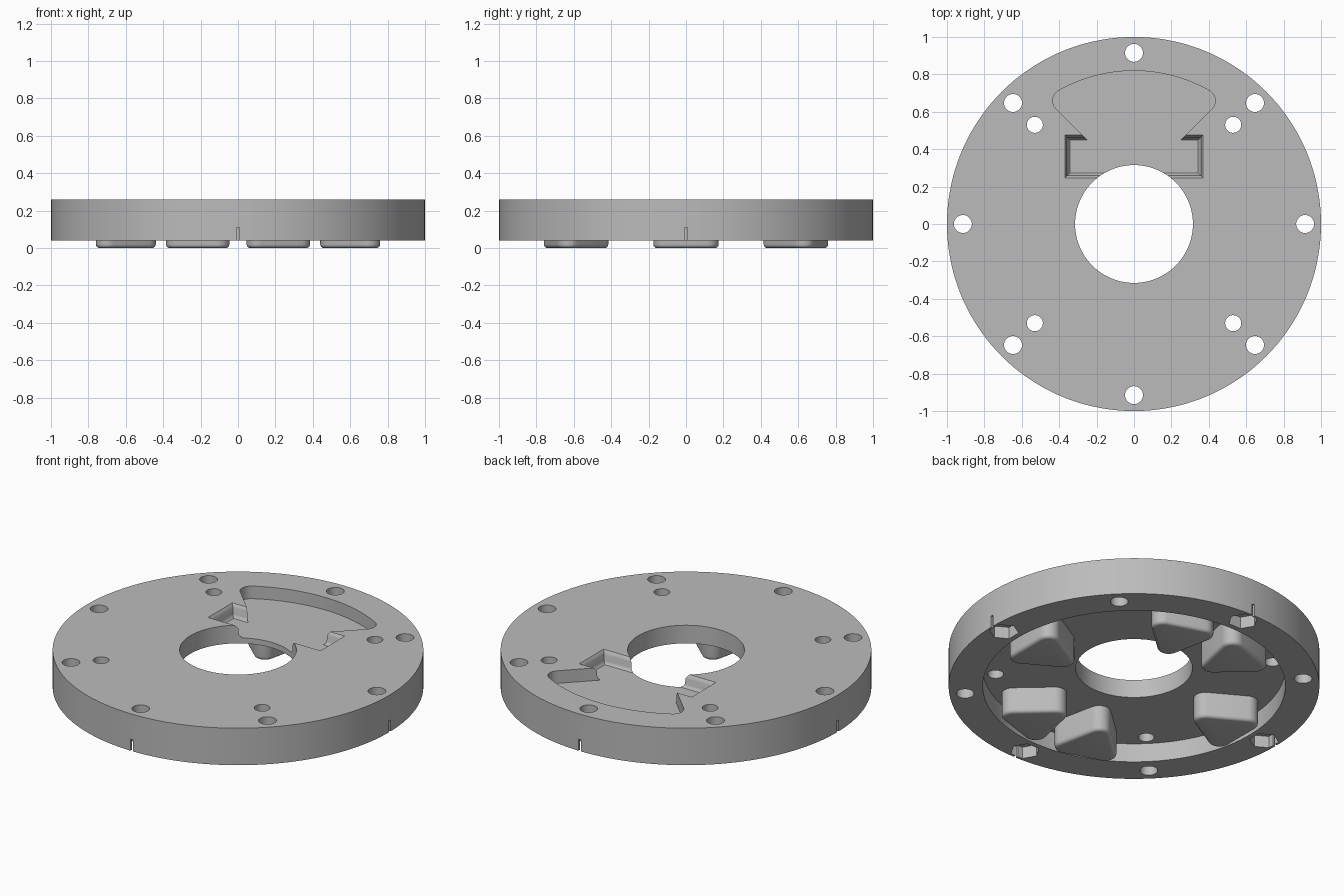
import bpy, bmesh
from math import pi, sin, cos, radians, atan2

if "Cube" in bpy.data.objects:
    bpy.data.objects.remove(bpy.data.objects["Cube"], do_unlink=True)

grey = bpy.data.materials.new("plain_grey")
grey.use_nodes = True
colour = (0.5, 0.5, 0.5, 1)
grey.diffuse_color = colour
grey.node_tree.nodes["Principled BSDF"].inputs["Base Color"].default_value = colour


def make(name, bm):
    bmesh.ops.recalc_face_normals(bm, faces=bm.faces)
    mesh = bpy.data.meshes.new(name)
    bm.to_mesh(mesh)
    bm.free()
    mesh.materials.append(grey)
    ob = bpy.data.objects.new(name, mesh)
    bpy.context.collection.objects.link(ob)
    return ob


def loft(name, rings, closed=False):
    """Skin matching rings of 3D points; closed joins last to first, else caps."""
    bm = bmesh.new()
    loops = [[bm.verts.new(p) for p in ring] for ring in rings]
    n = len(loops[0])
    pairs = list(zip(loops, loops[1:])) + ([(loops[-1], loops[0])] if closed else [])
    for a, b in pairs:
        for i in range(n):
            j = (i + 1) % n
            bm.faces.new((a[i], a[j], b[j], b[i]))
    if not closed:
        bm.faces.new(loops[0])
        bm.faces.new(loops[-1])
    return make(name, bm)


def prism(name, outline, z0, z1):
    return loft(name, [[(x, y, z) for x, y in outline] for z in (z0, z1)])


def arc(cx, cy, r, a0, a1, n):
    return [(cx + r * cos(a0 + (a1 - a0) * i / n), cy + r * sin(a0 + (a1 - a0) * i / n))
            for i in range(n + 1)]


def circle(cx, cy, r, n, turn=0):
    return arc(cx, cy, r, turn, turn + 2 * pi, n)[:-1]


TOP, RIM, CEILING, FLOOR = 0.26, 0.04, 0.152, 0.185

# Flanged ring body with a stepped underside
profile = [(0.315, TOP), (1, TOP), (1, RIM), (0.816, RIM), (0.816, CEILING), (0.315, CEILING)]
body = loft("ring_body", [[(x, y, z) for x, y in circle(0, 0, r, 144)] for r, z in profile], True)

cutters = []
# Bolt holes: eight near the rim, four further in
for k in range(8):
    a = k * pi / 4
    cutters.append(prism("rim_hole", circle(0.915 * cos(a), 0.915 * sin(a), 0.048, 32), -0.1, 0.4))
    if k % 2:
        cutters.append(prism("inner_hole", circle(0.75 * cos(a), 0.75 * sin(a), 0.043, 32), -0.1, 0.4))
    else:
        # Nut trap and its narrow slit out to the rim
        cutters.append(prism("nut_trap", circle(0.915 * cos(a), 0.915 * sin(a), 0.08, 6, a + pi / 6),
                             -0.1, 0.11))
        w = 0.008
        strip = [(0.915, -w), (1.05, -w), (1.05, w), (0.915, w)]
        cutters.append(prism("slit", [(x * cos(a) - y * sin(a), x * sin(a) + y * cos(a))
                                      for x, y in strip], -0.1, 0.109))

# Fan-shaped pocket in the top face
cx, cy = 0.375, 0.66
tip = atan2(cy, cx)
half = [(0.2, 0.4)] + arc(cx, cy, 0.06, -pi / 4, tip, 10)
crown = arc(0, 0, 0.819, tip, pi - tip, 32)[1:-1]
fan = half + crown + [(-x, y) for x, y in reversed(half)]
cutters.append(prism("fan_pocket", fan, FLOOR, 0.4))

# Rectangular pocket with softly curved walls, open to the bore
rings = []
for z, inset in [(0.3, 0), (TOP, 0), (0.25, 0.007), (0.24, 0.012), (0.205, 0.014),
                 (0.194, 0.018), (FLOOR, 0.027)]:
    x, y0, y1 = 0.37 - inset, 0.247 + inset, 0.475 - inset
    rings.append([(-x, y0, z), (x, y0, z), (x, y1, z), (-x, y1, z)])
cutters.append(loft("square_pocket", rings))

bpy.context.view_layer.objects.active = body
for c in cutters:
    mod = body.modifiers.new("cut", "BOOLEAN")
    mod.operation, mod.solver, mod.object = "DIFFERENCE", "EXACT", c
    bpy.ops.object.modifier_apply(modifier=mod.name)
for c in cutters:
    bpy.data.objects.remove(c, do_unlink=True)

# Six rounded triangular posts under the ring, apex towards the centre
posts = []
for k, deg in enumerate((0, 72, 108, 180, 252, 288)):
    a = radians(deg)

    def outline(inset):
        pts = []
        for t in (a - pi / 3, a + pi / 3, a + pi):
            pts += arc(0.632 * cos(a) + 0.13 * cos(t), 0.632 * sin(a) + 0.13 * sin(t),
                       0.0625 - inset, t - pi / 3, t + pi / 3, 10)
        return pts
    edge = [(0.02 * (1 - sin(s * pi / 8)), 0.02 * (1 - cos(s * pi / 8))) for s in range(5)]
    levels = [(i, z) for i, z in edge] + [(0, CEILING + 0.005)]
    posts.append(loft(f"post_{k + 1}", [[(x, y, z) for x, y in outline(i)] for i, z in levels]))

# Smooth shading with crisp edges
bpy.ops.object.select_all(action="DESELECT")
for ob in [body] + posts:
    ob.select_set(True)
bpy.ops.object.shade_smooth_by_angle(angle=radians(30))
